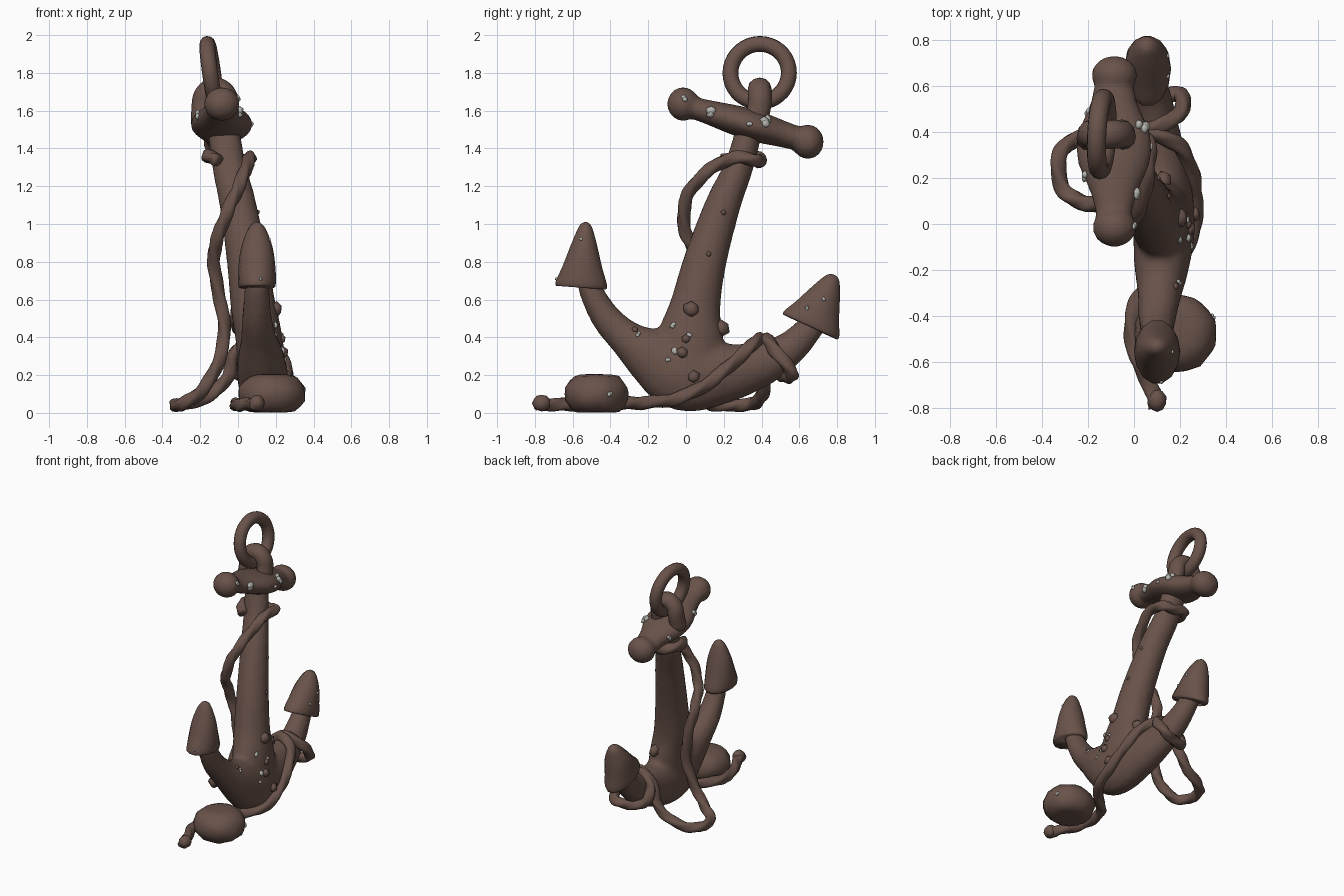
import bpy, bmesh, math, random
from mathutils import Vector, Matrix
from mathutils.bvhtree import BVHTree

random.seed(4)
cube = bpy.data.objects.get("Cube")
if cube:
    bpy.data.objects.remove(cube)


def material(name, rgb):
    m = bpy.data.materials.new(name)
    m.use_nodes = True
    m.diffuse_color = (*rgb, 1)
    bsdf = next(n for n in m.node_tree.nodes if n.type == 'BSDF_PRINCIPLED')
    bsdf.inputs["Base Color"].default_value = (*rgb, 1)
    bsdf.inputs["Roughness"].default_value = 0.9
    return m


RUST = material("rusty_brown", (0.14, 0.085, 0.068))
SHELL = material("pale_shell", (0.45, 0.45, 0.42))


def finish(bm, name, mat=RUST):
    bmesh.ops.recalc_face_normals(bm, faces=bm.faces)
    me = bpy.data.meshes.new(name)
    bm.to_mesh(me)
    bm.free()
    me.materials.append(mat)
    me.polygons.foreach_set("use_smooth", [True] * len(me.polygons))
    ob = bpy.data.objects.new(name, me)
    bpy.context.collection.objects.link(ob)
    return ob


def spline(keys, steps):
    """Catmull-Rom interpolation of equal-length tuples."""
    k = [Vector(p) for p in keys]
    k = [2 * k[0] - k[1]] + k + [2 * k[-1] - k[-2]]
    out = []
    for i in range(1, len(k) - 2):
        a, b, c, d = k[i - 1:i + 3]
        for s in range(steps):
            t = s / steps
            out.append(0.5 * (2 * b + (c - a) * t + (2 * a - 5 * b + 4 * c - d) * t * t
                              + (3 * b - a - 3 * c + d) * t ** 3))
    return out + [k[-2]]


def loft(bm, keys, steps=6, sides=16, strands=0, twist=0.0):
    """Tube along (x, y, z, radius across x, other radius)."""
    pts = spline(keys, steps)
    pos = [Vector(p[:3]) for p in pts]
    u, rings = Vector((1, 0, 0)), []
    for i, p in enumerate(pts):
        t = (pos[min(i + 1, len(pos) - 1)] - pos[max(i - 1, 0)]).normalized()
        u = (u - t * u.dot(t)).normalized()
        v = t.cross(u)
        ring = []
        for j in range(sides):
            a = math.tau * j / sides
            r = 1 + (0.13 * math.cos(strands * a + twist * i) if strands else 0)
            ring.append(bm.verts.new(pos[i] + r * (u * p[3] * math.cos(a) + v * p[4] * math.sin(a))))
        rings.append(ring)
    for a, b in zip(rings, rings[1:]):
        for j in range(sides):
            bm.faces.new((a[j], a[j - 1], b[j - 1], b[j]))
    bm.faces.new(rings[0])
    bm.faces.new(rings[-1])
    bmesh.ops.recalc_face_normals(bm, faces=bm.faces)


def ball(bm, pos, size, jitter=0.0, detail=3):
    geo = bmesh.ops.create_icosphere(bm, subdivisions=detail, radius=1)
    for v in geo["verts"]:
        k = 1 + random.uniform(-jitter, jitter)
        v.co = Vector(pos) + Vector(c * s * k for c, s in zip(v.co, size))


def fused(ob, voxel):
    """Melt overlapping volumes into one cast surface."""
    m = ob.modifiers.new("fuse", 'REMESH')
    m.mode, m.voxel_size, m.use_smooth_shade = 'VOXEL', voxel, True
    s = ob.modifiers.new("soften", 'SMOOTH')
    s.factor, s.iterations = 0.5, 4


# Shank and curved arms, cast as one leaning body
bm = bmesh.new()
loft(bm, [(0.13, 0.02, 0.2, 0.13, 0.17), (0.11, 0.025, 0.4, 0.125, 0.175),
          (0.08, 0.05, 0.57, 0.12, 0.135), (0.05, 0.1, 0.8, 0.11, 0.115),
          (0.0, 0.195, 1.1, 0.098, 0.095), (-0.05, 0.285, 1.32, 0.09, 0.077),
          (-0.09, 0.36, 1.6, 0.085, 0.07)])
loft(bm, [(0.1, -0.53, 0.76, 0.06, 0.055), (0.1, -0.5, 0.64, 0.068, 0.065),
          (0.1, -0.42, 0.5, 0.08, 0.08), (0.11, -0.31, 0.39, 0.095, 0.1),
          (0.12, -0.18, 0.3, 0.12, 0.155), (0.13, -0.01, 0.2, 0.135, 0.192),
          (0.12, 0.2, 0.21, 0.125, 0.16), (0.1, 0.4, 0.26, 0.1, 0.12),
          (0.08, 0.56, 0.35, 0.08, 0.09), (0.06, 0.7, 0.5, 0.06, 0.065)])
body = finish(bm, "shank_and_arms")
fused(body, 0.02)


# Leaf-shaped flukes, blunt when seen edge on
def fluke(name, base, tip, wide):
    b, t = Vector(base), Vector(tip)
    profile = [(0.1, 0.4, 0.45), (-0.02, 0.85, 0.9), (0.04, 1, 1), (0.3, 0.98, 0.77),
               (0.6, 0.84, 0.54), (0.85, 0.54, 0.33), (0.96, 0.3, 0.2), (1, 0.08, 0.06)]
    bm = bmesh.new()
    loft(bm, [(*b.lerp(t, f), 0.1 * w, wide * h) for f, w, h in profile], 3, 14)
    return finish(bm, name)


front_fluke = fluke("front_fluke", (0.1, -0.555, 0.67), (0.1, -0.53, 1.01), 0.14)
back_fluke = fluke("back_fluke", (0.06, 0.66, 0.46), (0.055, 0.785, 0.73), 0.165)

# Cross stock with a swollen middle and ball ends
bm = bmesh.new()
A, B = Vector((-0.087, -0.01, 1.63)), Vector((-0.087, 0.65, 1.435))
loft(bm, [(*A.lerp(B, f), w, h) for f, w, h in
          [(0, 0.07, 0.055), (0.2, 0.098, 0.065), (0.42, 0.157, 0.08),
           (0.6, 0.16, 0.082), (0.8, 0.105, 0.07), (1, 0.075, 0.06)]])
ball(bm, (-0.085, -0.015, 1.635), (0.095, 0.085, 0.09))
ball(bm, (-0.085, 0.645, 1.435), (0.1, 0.085, 0.092))
stock = finish(bm, "cross_stock")
fused(stock, 0.016)

# Eye arch and lifting ring
bm = bmesh.new()
arch = [(-0.12 + 0.07 * math.cos(a), 0.39, 1.635 + 0.085 * math.sin(a), 0.055, 0.062)
        for a in [math.pi * (i / 6) for i in range(7)]]
loft(bm, [(-0.045, 0.37, 1.53, 0.055, 0.062)] + arch + [(-0.195, 0.37, 1.53, 0.055, 0.062)], 4, 12)
finish(bm, "eye_arch")

bpy.ops.mesh.primitive_torus_add(major_radius=0.155, minor_radius=0.042, major_segments=36,
                                 minor_segments=12)
ring = bpy.context.object
ring.name = "lifting_ring"
ring.data.materials.append(RUST)
bpy.ops.object.shade_smooth()
ring.matrix_world = (Matrix.Translation((-0.14, 0.39, 1.8)) @ Matrix.Rotation(math.radians(-3), 4, 'Z')
                     @ Matrix.Rotation(math.radians(-8), 4, 'Y') @ Matrix.Rotation(math.pi / 2, 4, 'Y'))

# Rope: collar, down behind the shank, loop on the ground, full turn on the arm, past the boulder
path = [(-0.11, 0.2, 1.34), (-0.16, 0.29, 1.36), (-0.12, 0.38, 1.35), (-0.02, 0.39, 1.33),
        (0.055, 0.36, 1.34), (0.06, 0.25, 1.35), (0.04, 0.13, 1.29), (0.0, 0.03, 1.19),
        (-0.05, -0.01, 1.08), (-0.1, 0.0, 0.95), (-0.125, 0.05, 0.85), (-0.12, 0.1, 0.72),
        (-0.085, 0.11, 0.55), (-0.075, 0.1, 0.38), (-0.13, 0.08, 0.21), (-0.21, 0.09, 0.1),
        (-0.3, 0.14, 0.045), (-0.33, 0.27, 0.042), (-0.27, 0.36, 0.05), (-0.14, 0.405, 0.1),
        (-0.05, 0.42, 0.2), (-0.02, 0.41, 0.31), (0.09, 0.42, 0.39), (0.2, 0.48, 0.32),
        (0.2, 0.56, 0.215), (0.11, 0.54, 0.19), (0.0, 0.5, 0.21), (-0.02, 0.44, 0.31),
        (0.09, 0.395, 0.39), (0.2, 0.335, 0.345), (0.25, 0.22, 0.24), (0.265, 0.1, 0.145),
        (0.25, -0.05, 0.075), (0.15, -0.2, 0.055), (0.03, -0.31, 0.05), (-0.01, -0.43, 0.045),
        (0.01, -0.57, 0.042), (0.07, -0.7, 0.045), (0.1, -0.795, 0.045)]
bm = bmesh.new()
loft(bm, [(*p, 0.034, 0.034) for p in path], 9, 12, 3, 0.55)
ball(bm, (0.1, -0.765, 0.052), (0.042, 0.05, 0.044), 0.04, 2)
finish(bm, "rope")

# Squat boulder with a flat underside
bm = bmesh.new()
ball(bm, (0.18, -0.475, 0.1), (0.18, 0.172, 0.13), 0.03)
for v in bm.verts:
    v.co.z = min(max(v.co.z, 0.003), 0.2 + 0.2 * (v.co.z - 0.2))
boulder = finish(bm, "boulder")

# Growths, dropped onto the surfaces along a direction
bpy.context.view_layer.update()
deps = bpy.context.evaluated_depsgraph_get()


def growths(name, target, spots, mat, aim=(-1, 0, 0), buds=1):
    """Spots are (sideways, height, radius); extra buds make ragged patches."""
    tree, aim = BVHTree.FromObject(target, deps), Vector(aim)
    bm = bmesh.new()
    for s, z, r in spots:
        for i in range(buds):
            ds, dz = (random.uniform(-r, r) * 0.8 if i else 0 for _ in "sz")
            start = Vector((0, s + ds, z + dz) if aim.x else (s + ds, 0, z + dz)) - aim
            hit = tree.ray_cast(start, aim)[0]
            if hit:
                ball(bm, hit, (r * 0.8, r, r), 0.15, 1)
    finish(bm, name, mat)


growths("body_shells", body, [(-0.07, 0.46, 0.015), (-0.25, 0.42, 0.012), (-0.1, 0.28, 0.012),
                              (-0.06, 0.33, 0.02), (0.02, 0.41, 0.013)], SHELL, buds=2)
growths("body_lumps", body, [(0.03, 0.55, 0.045), (-0.02, 0.32, 0.035), (0.04, 0.19, 0.035),
                             (-0.27, 0.44, 0.018), (0.185, 0.45, 0.048), (0.0, 0.39, 0.025),
                             (0.12, 0.84, 0.016), (0.2, 1.06, 0.016)], RUST)
growths("stock_shells", stock, [(0.13, 1.585, 0.024), (0.415, 1.545, 0.024)], SHELL, buds=5)
growths("small_stock_shells", stock, [(0.34, 1.53, 0.013), (-0.005, 1.66, 0.015)], SHELL, buds=2)
growths("far_stock_shells", stock, [(0.2, 1.57, 0.02), (0.48, 1.49, 0.015)], SHELL, (1, 0, 0), 2)
growths("back_fluke_shells", back_fluke, [(0.64, 0.56, 0.01), (0.73, 0.6, 0.01)], SHELL, buds=2)
growths("front_fluke_shells", front_fluke, [(-0.555, 0.92, 0.01)], SHELL)
growths("front_fluke_face_shell", front_fluke, [(0.12, 0.71, 0.01)], SHELL, (0, 1, 0))
growths("boulder_shells", boulder, [(-0.4, 0.1, 0.013)], SHELL, buds=2)
